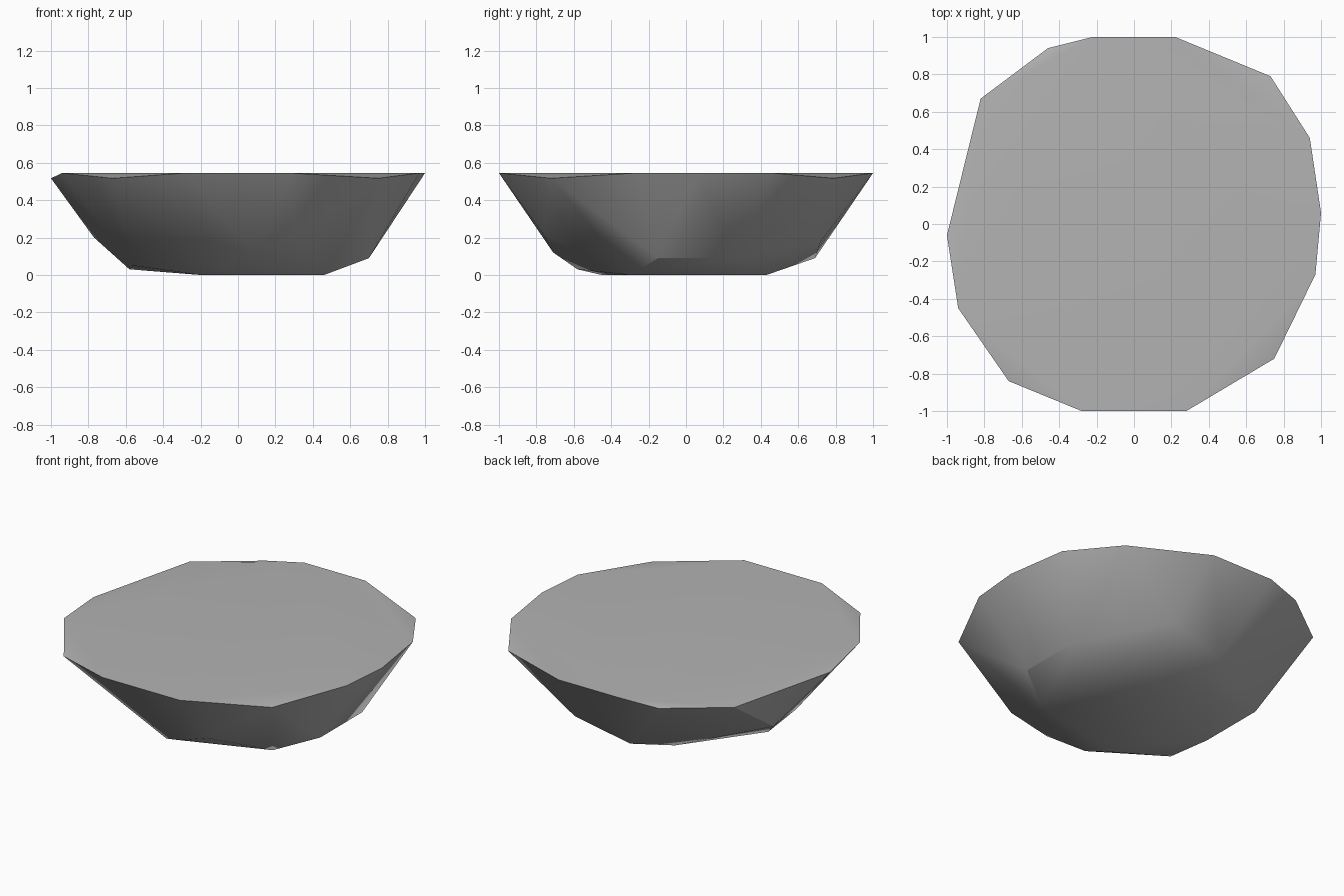
import bpy
import bmesh
from math import radians

# Remove the default object
default = bpy.data.objects.get("Cube")
if default:
    bpy.data.objects.remove(default, do_unlink=True)


def make_material(name, color):
    """Plain flat material with matching viewport and render colour."""
    mat = bpy.data.materials.new(name)
    mat.use_nodes = True
    mat.diffuse_color = color
    shader = mat.node_tree.nodes["Principled BSDF"]
    shader.inputs["Base Color"].default_value = color
    shader.inputs["Roughness"].default_value = 0.9
    return mat


def make_hull(name, points, material, sharp_angle):
    """Wrap a convex faceted stone around a few corner points."""
    bm = bmesh.new()
    for point in points:
        bm.verts.new(point)
    result = bmesh.ops.convex_hull(bm, input=bm.verts[:])
    leftovers = {g for g in result["geom_interior"] + result["geom_unused"]
                 if isinstance(g, bmesh.types.BMVert)}
    bmesh.ops.delete(bm, geom=list(leftovers), context="VERTS")
    bmesh.ops.recalc_face_normals(bm, faces=bm.faces[:])
    mesh = bpy.data.meshes.new(name)
    bm.to_mesh(mesh)
    bm.free()
    mesh.materials.append(material)
    obj = bpy.data.objects.new(name, mesh)
    bpy.context.collection.objects.link(obj)
    bpy.ops.object.select_all(action="DESELECT")
    obj.select_set(True)
    bpy.context.view_layer.objects.active = obj
    bpy.ops.object.shade_smooth_by_angle(angle=sharp_angle)
    return obj


# Flat top: outline corners at full height, and chipped corners just below it
TOP, CHIP = 0.545, 0.517
top_corners = [(1, .06), (.94, .46), (.22, 1), (-.22, 1), (-.94, -.45),
               (-.28, -1), (.28, -1), (.97, -.27)]
chipped_corners = [(.73, .79), (-.46, .94), (-.82, .67), (-1, -.06),
                   (-.67, -.84), (.75, -.72)]

# Lower flanks where the sloping sides turn under
flank_corners = [
    (.7, -.15, .09), (.7, .28, .09),                        # left side
    (.3, .72, .18), (-.08, .69, .09),                       # back
    (-.77, .2, .2), (-.58, -.02, .03), (-.56, -.33, .05),   # right side
    (-.11, -.58, .03), (.08, -.71, .12), (.31, -.76, .215)  # front
]

# Resting face on the ground
base_corners = [(-.2, -.45), (.46, -.3), (.28, .43), (-.2, .4)]

corners = [(x, y, TOP) for x, y in top_corners]
corners += [(x, y, CHIP) for x, y in chipped_corners]
corners += flank_corners
corners += [(x, y, 0) for x, y in base_corners]

stone_grey = make_material("stone grey", (0.45, 0.45, 0.45, 1))
make_hull("flat_topped_rock", corners, stone_grey, radians(30))
